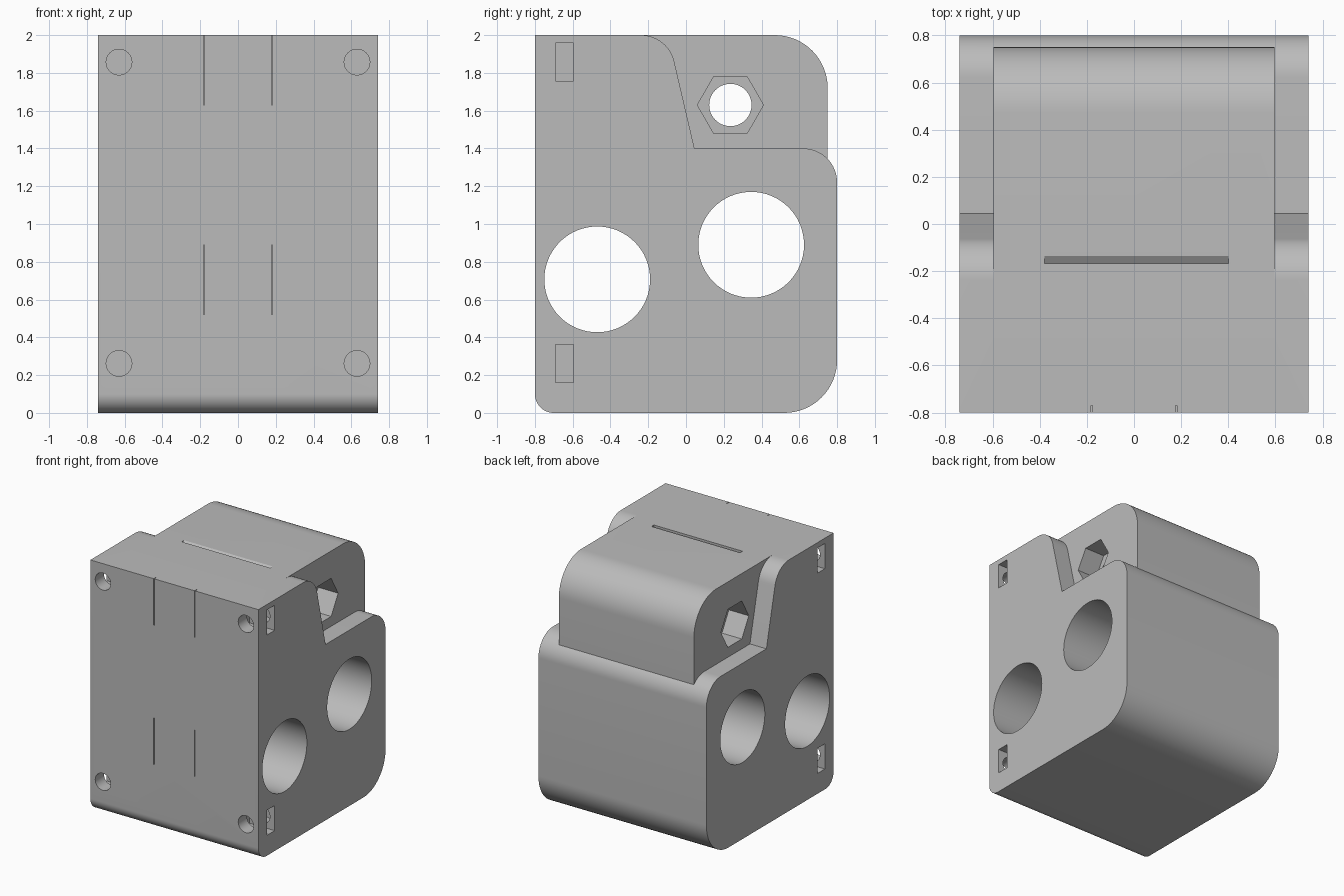
import bpy
import bmesh
from math import cos, sin, pi, tan
from mathutils import Vector

if "Cube" in bpy.data.objects:
    bpy.data.objects.remove(bpy.data.objects["Cube"], do_unlink=True)

grey = bpy.data.materials.new("plain grey plastic")
grey.use_nodes = True
grey.diffuse_color = (0.5, 0.5, 0.5, 1)
grey.node_tree.nodes["Principled BSDF"].inputs["Base Color"].default_value = grey.diffuse_color


def rounded(corners, steps=16):
    """Round each (a, b, radius) corner of a closed outline."""
    pts = []
    for i, (a, b, r) in enumerate(corners):
        p = Vector((a, b))
        if r == 0:
            pts.append(p)
            continue
        u = (Vector(corners[i - 1][:2]) - p).normalized()
        v = (Vector(corners[(i + 1) % len(corners)][:2]) - p).normalized()
        half = u.angle(v) / 2
        centre = p + (u + v).normalized() * r / sin(half)
        start = p + u * r / tan(half) - centre
        end = p + v * r / tan(half) - centre
        turn = start.angle_signed(end)
        for k in range(steps + 1):
            t = -turn * k / steps
            pts.append(centre + Vector((start.x * cos(t) - start.y * sin(t),
                                        start.x * sin(t) + start.y * cos(t))))
    return pts


def circle(a, b, r, n=64, phase=0):
    return [Vector((a + r * cos(phase + 2 * pi * k / n),
                    b + r * sin(phase + 2 * pi * k / n))) for k in range(n)]


def prism(name, outline, lo, hi, axis="x"):
    """Extrude an outline along x (outline in y, z) or y (outline in x, z)."""
    bm = bmesh.new()
    place = (lambda p, d: (d, p.x, p.y)) if axis == "x" else (lambda p, d: (p.x, d, p.y))
    face = bm.faces.new([bm.verts.new(place(p, lo)) for p in outline])
    ext = bmesh.ops.extrude_face_region(bm, geom=[face])
    verts = [g for g in ext["geom"] if isinstance(g, bmesh.types.BMVert)]
    bmesh.ops.translate(bm, verts=verts, vec=place(Vector((0, 0)), hi - lo))
    bmesh.ops.recalc_face_normals(bm, faces=bm.faces)
    mesh = bpy.data.meshes.new(name)
    bm.to_mesh(mesh)
    bm.free()
    mesh.materials.append(grey)
    obj = bpy.data.objects.new(name, mesh)
    bpy.context.collection.objects.link(obj)
    return obj


def box(x0, x1, y0, y1, z0, z1):
    outline = [Vector(p) for p in ((y0, z0), (y1, z0), (y1, z1), (y0, z1))]
    return prism("box_cutter", outline, x0, x1)


def combine(tool, operation="DIFFERENCE"):
    mod = block.modifiers.new("combine", "BOOLEAN")
    mod.object, mod.operation, mod.solver = tool, operation, "EXACT"
    bpy.context.view_layer.objects.active = block
    bpy.ops.object.modifier_apply(modifier=mod.name)
    bpy.data.objects.remove(tool, do_unlink=True)


# Main block with its stepped, rounded side profile
block = prism("bearing_block", rounded([
    (-0.8, 0, 0.1), (0.8, 0, 0.28), (0.8, 1.4, 0.18),
    (0.045, 1.4, 0), (-0.095, 2, 0.18), (-0.8, 2, 0)]), -0.74, 0.74)

# Narrower clamp arm on top
arm = prism("clamp_arm", rounded([
    (-0.5, 1.2, 0), (0.75, 1.2, 0), (0.75, 2, 0.28), (-0.5, 2, 0)]), -0.595, 0.595)
combine(arm, "UNION")

# Two large rod bores and the clamp bolt hole
for y, z, r in ((-0.47, 0.707, 0.28), (0.345, 0.89, 0.28), (0.235, 1.63, 0.112)):
    combine(prism("bore_cutter", circle(y, z, r), -1, 1))

for side in (-1, 1):
    # Hexagonal pocket for the clamp nut
    combine(prism("nut_pocket_cutter", circle(0.235, 1.63, 0.175, 6),
                  *sorted((side * 0.42, side))))
    for z in (0.262, 1.857):
        # Front screw hole and the nut slot that crosses it
        combine(prism("screw_cutter", circle(side * 0.63, z, 0.068, 32), -1, -0.5, "y"))
        combine(box(*sorted((side * 0.52, side)), -0.69, -0.595, z - 0.1, z + 0.1))
    # Hairline slits in the front face
    for z0, z1 in ((0.52, 0.89), (1.63, 2.1)):
        combine(box(side * 0.18 - 0.003, side * 0.18 + 0.003, -0.9, -0.77, z0, z1))

# Narrow curved lip across the top
lip = rounded([(-0.42, 0, 0), (0.42, 0, 0), (0.42, 1, 0), (-0.42, 1, 0)])
ramp = [Vector(p) for p in ((-0.167, 1.98), (-0.135, 2.001), (-0.135, 2.1), (-0.167, 2.1))]
combine(prism("lip_cutter", ramp, -0.38, 0.4))

# Smooth the rounded walls, keep the edges crisp
bpy.ops.object.select_all(action="DESELECT")
block.select_set(True)
bpy.context.view_layer.objects.active = block
bpy.ops.object.shade_smooth_by_angle(angle=pi / 6)
